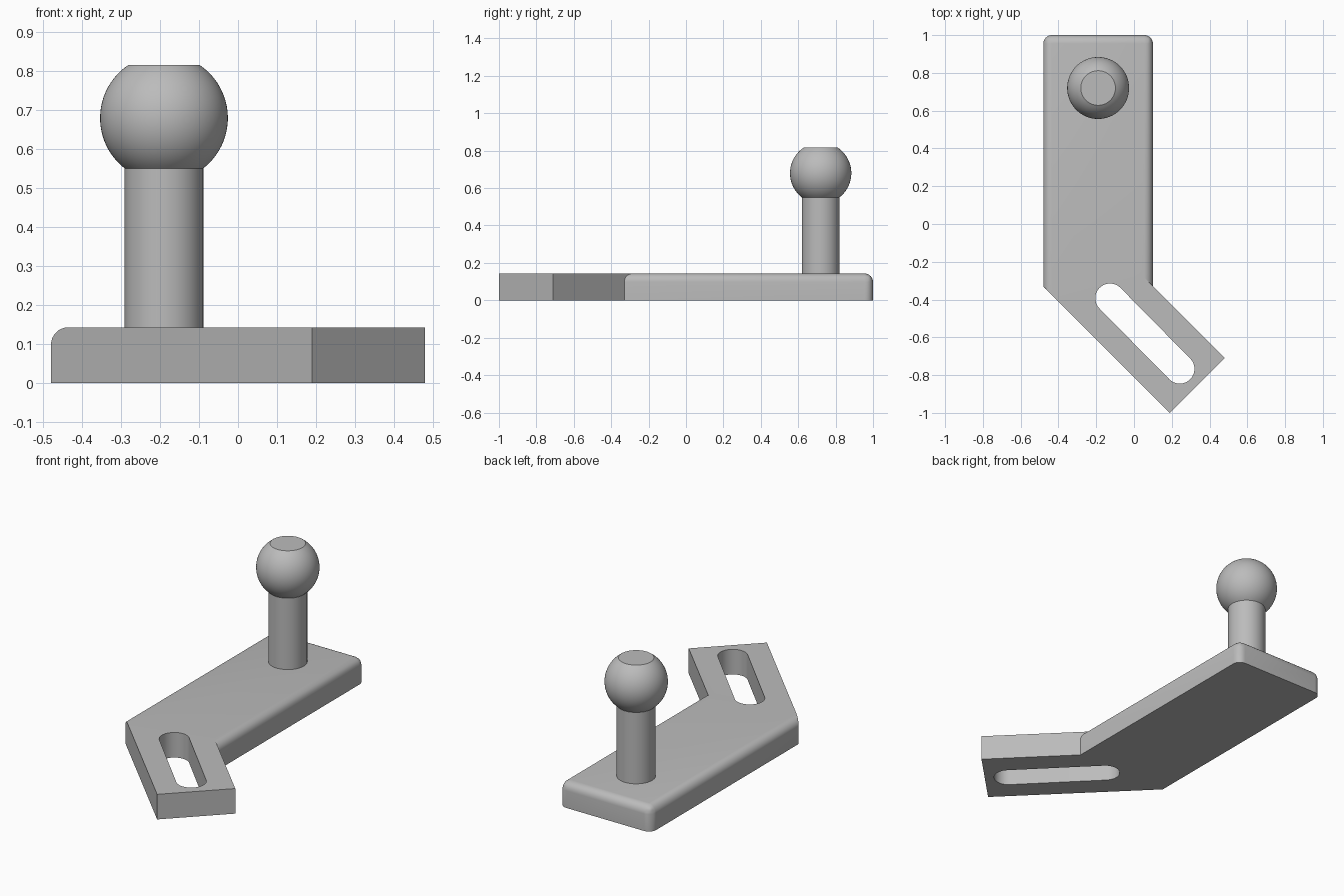
import bpy, bmesh, math

if "Cube" in bpy.data.objects:
    bpy.data.objects.remove(bpy.data.objects["Cube"], do_unlink=True)

THICK = 0.143
FILLET = 0.045

# Single grey metal
metal = bpy.data.materials.new("grey_metal")
metal.use_nodes = True
GREY = (0.5, 0.5, 0.5, 1)
metal.diffuse_color = GREY
metal.node_tree.nodes["Principled BSDF"].inputs["Base Color"].default_value = GREY


def finish(name, bm):
    bmesh.ops.recalc_face_normals(bm, faces=bm.faces)
    mesh = bpy.data.meshes.new(name)
    bm.to_mesh(mesh)
    bm.free()
    mesh.materials.append(metal)
    obj = bpy.data.objects.new(name, mesh)
    bpy.context.collection.objects.link(obj)
    return obj


def prism(outline, z0, z1):
    bm = bmesh.new()
    face = bm.faces.new([bm.verts.new((x, y, z0)) for x, y in outline])
    ext = bmesh.ops.extrude_face_region(bm, geom=[face])
    for v in ext["geom"]:
        if isinstance(v, bmesh.types.BMVert):
            v.co.z = z1
    return bm


def boolean(obj, other, operation):
    mod = obj.modifiers.new(operation.lower(), "BOOLEAN")
    mod.operation = operation
    mod.solver = "EXACT"
    mod.object = other
    bpy.context.view_layer.objects.active = obj
    bpy.ops.object.modifier_apply(modifier=mod.name)
    bpy.data.objects.remove(other, do_unlink=True)


def smooth(obj):
    bpy.ops.object.select_all(action="DESELECT")
    obj.select_set(True)
    bpy.context.view_layer.objects.active = obj
    bpy.ops.object.shade_smooth_by_angle(angle=math.radians(28))


# Main plate: rounded along its sides, back and two back corners
bm = prism([(-0.48, -0.33), (-0.40, -0.41), (0.10, -0.33), (0.10, 1), (-0.48, 1)], 0, THICK)


def is_rounded(edge):
    a, b = (v.co for v in edge.verts)
    mid = (a + b) / 2
    if abs(a.z - b.z) > 0.01:
        return mid.y > 0.9
    return mid.z > 0.1 and mid.y > 0


bmesh.ops.bevel(bm, geom=[e for e in bm.edges if is_rounded(e)], offset=FILLET,
                segments=8, profile=0.5, affect="EDGES")
plate = finish("mounting_plate", bm)

# Angled arm, sharp edged, running into the plate
arm = finish("angled_arm", prism(
    [(-0.42, -0.39), (0.19, -1), (0.48, -0.71), (0.04, -0.27)], 0, THICK))
boolean(plate, arm, "UNION")

# Long slot through the arm
R, N = 0.078, 20
outline = []
for cx, cy, start in ((-0.127, -0.393, 45), (0.242, -0.767, 225)):
    for i in range(N + 1):
        t = math.radians(start + 180 * i / N)
        outline.append((cx + R * math.cos(t), cy + R * math.sin(t)))
slot = finish("slot_cutter", prism(outline, -0.1, 0.3))
slot.hide_render = True
boolean(plate, slot, "DIFFERENCE")
smooth(plate)


# Post and flat-topped ball, turned about one axis
def lathe(name, profile, steps=64):
    bm = bmesh.new()
    rings = []
    for r, z in profile:
        rings.append([bm.verts.new((-0.19 + r * math.cos(2 * math.pi * i / steps),
                                    0.72 + r * math.sin(2 * math.pi * i / steps), z))
                      for i in range(steps)])
    for low, high in zip(rings, rings[1:]):
        for i in range(steps):
            j = (i + 1) % steps
            bm.faces.new((low[i], low[j], high[j], high[i]))
    bm.faces.new(rings[0])
    bm.faces.new(rings[-1])
    obj = finish(name, bm)
    smooth(obj)
    return obj


BALL_R, BALL_Z = 0.164, 0.68
low = math.asin((0.55 - BALL_Z) / BALL_R)
high = math.asin((0.816 - BALL_Z) / BALL_R)
angles = [low + (high - low) * i / 24 for i in range(25)]
lathe("post", [(0.101, THICK - 0.02), (0.101, 0.55)])
lathe("ball", [(BALL_R * math.cos(a), BALL_Z + BALL_R * math.sin(a)) for a in angles])
